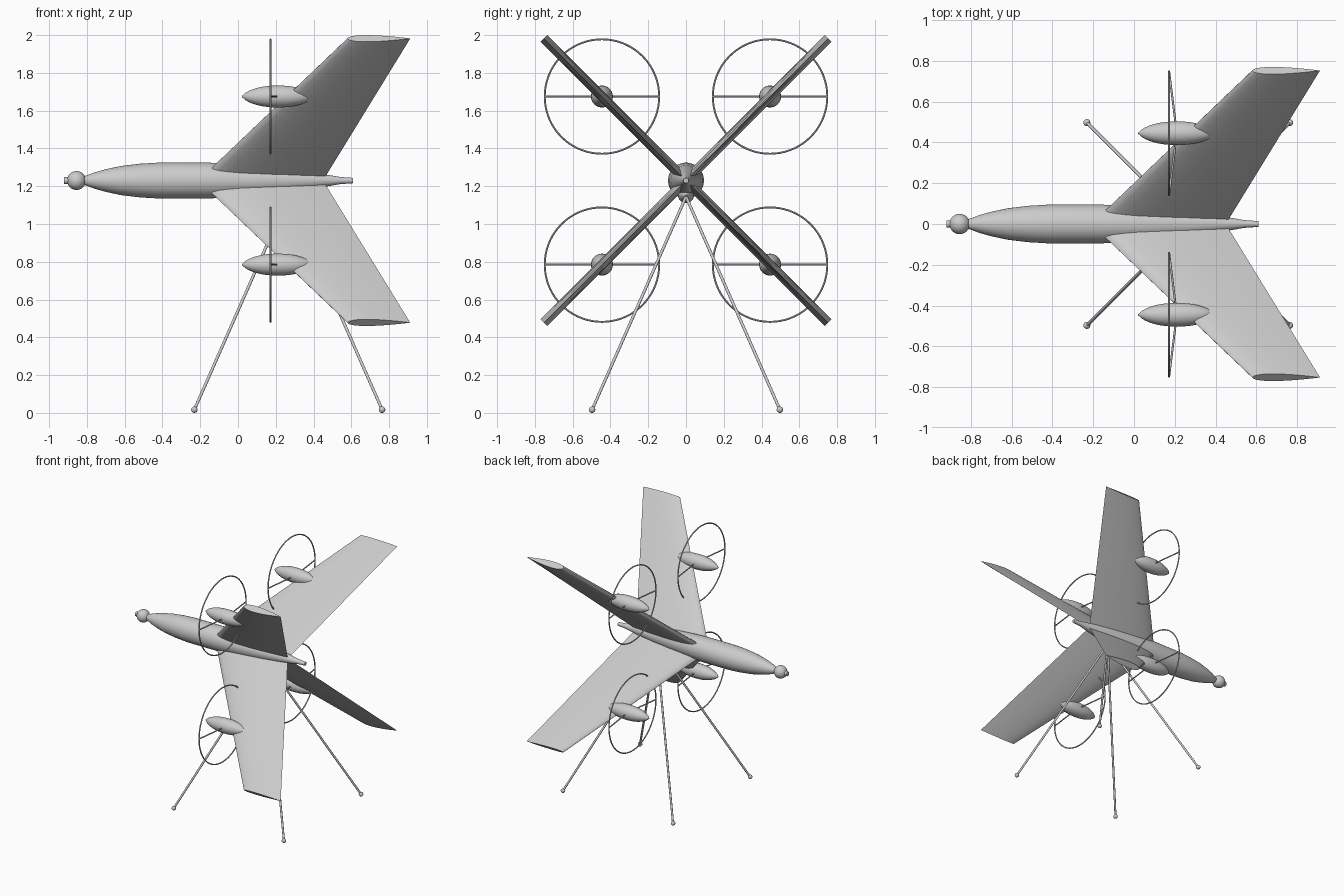
import bpy, bmesh, math
from mathutils import Vector, Matrix

if "Cube" in bpy.data.objects:
    bpy.data.objects.remove(bpy.data.objects["Cube"], do_unlink=True)

AXIS_Z = 1.23      # height of the fuselage axis
SPAN = 1.064       # wing length from the axis

grey = bpy.data.materials.new("light_grey")
grey.use_nodes = True
grey.diffuse_color = (0.6, 0.6, 0.6, 1)
grey.node_tree.nodes["Principled BSDF"].inputs["Base Color"].default_value = (0.6, 0.6, 0.6, 1)


def finish(name, bm, matrix=Matrix()):
    """Turn a bmesh into a smooth-shaded grey object."""
    bmesh.ops.recalc_face_normals(bm, faces=bm.faces)
    mesh = bpy.data.meshes.new(name)
    bm.to_mesh(mesh)
    bm.free()
    mesh.transform(matrix)
    mesh.materials.append(grey)
    ob = bpy.data.objects.new(name, mesh)
    bpy.context.collection.objects.link(ob)
    bpy.ops.object.select_all(action='DESELECT')
    ob.select_set(True)
    bpy.context.view_layer.objects.active = ob
    bpy.ops.object.shade_smooth_by_angle(angle=math.radians(35))
    return ob


def loft(name, rings, matrix=Matrix()):
    """Skin a list of equal-length point loops and cap the ends."""
    bm = bmesh.new()
    loops = [[bm.verts.new(p) for p in ring] for ring in rings]
    for a, b in zip(loops, loops[1:]):
        for i in range(len(a)):
            j = (i + 1) % len(a)
            bm.faces.new((a[i], a[j], b[j], b[i]))
    bm.faces.new(loops[0])
    bm.faces.new(loops[-1])
    return finish(name, bm, matrix)


def lathe(name, profile, center, sides=32):
    """Revolve (x, radius) pairs about the x axis."""
    turns = [2 * math.pi * i / sides for i in range(sides)]
    rings = [[(x, r * math.cos(t), r * math.sin(t)) for t in turns] for x, r in profile]
    return loft(name, rings, Matrix.Translation(center))


def ball(name, center, radius):
    bm = bmesh.new()
    bmesh.ops.create_uvsphere(bm, u_segments=24, v_segments=16, radius=radius)
    return finish(name, bm, Matrix.Translation(center))


def rod(name, start, end, radius):
    start, end = Vector(start), Vector(end)
    d = end - start
    bm = bmesh.new()
    bmesh.ops.create_cone(bm, cap_ends=True, segments=12, radius1=radius,
                          radius2=radius, depth=d.length)
    turn = d.to_track_quat('Z', 'Y').to_matrix().to_4x4()
    return finish(name, bm, Matrix.Translation((start + end) / 2) @ turn)


def pod(name, center, half_length, radius):
    """Streamlined body with slightly pointed ends."""
    steps = [-1 + i / 10 for i in range(21)]
    profile = [(half_length * s, max(0.002, radius * (1 - abs(s) ** 2.2) ** 0.7)) for s in steps]
    return lathe(name, profile, center)


def ring(name, center, radius, tube):
    """Thin hoop facing along x."""
    bpy.ops.mesh.primitive_torus_add(major_radius=radius, minor_radius=tube,
                                     major_segments=72, minor_segments=8)
    ob = bpy.context.object
    ob.name = name
    turn = Matrix.Rotation(math.pi / 2, 4, 'Y')
    ob.data.transform(Matrix.Translation(center) @ turn)
    ob.data.materials.append(grey)
    bpy.ops.object.shade_smooth_by_angle(angle=math.radians(35))


# Fuselage with nose ball and tail tube
lathe("fuselage", [(-.82, .02), (-.8, .028), (-.76, .043), (-.7, .06), (-.62, .077),
                   (-.52, .089), (-.42, .095), (-.16, .095), (-.05, .09), (.1, .08),
                   (.25, .064), (.4, .043), (.5, .026), (.54, .019), (.61, .014)],
      (0, 0, AXIS_Z), 48)
ball("nose_ball", (-.855, 0, AXIS_Z), .05)
rod("nose_tip", (-.92, 0, AXIS_Z), (-.85, 0, AXIS_Z), .018)

# Airfoil outline: chord fraction and thickness factor
CUTS = 12
half = []
for i in range(CUTS + 1):
    c = (1 - math.cos(math.pi * i / CUTS)) / 2
    t = 2.97 * math.sqrt(c) - 1.26 * c - 3.516 * c ** 2 + 2.843 * c ** 3 - 1.037 * c ** 4
    half.append((c, max(t, 0)))
outline = half + [(c, -t) for c, t in half[-2:0:-1]]


def section(lead, trail, thick, r):
    return [(lead + c * (trail - lead), t * thick / 2, r) for c, t in outline]


# Four swept wings in an X, each with a nacelle, hoop and struts
R = .303
for up, vert in ((1, "upper"), (-1, "lower")):
    for side, hand in ((1, "back"), (-1, "front")):
        label = vert + "_" + hand
        angle = math.atan2(-side, up)
        place = Matrix.Translation((0, 0, AXIS_Z)) @ Matrix.Rotation(angle, 4, 'X')
        loft(label + "_wing", [section(-.21, .45, .05, 0),
                               section(.58, .912, .05, SPAN)], place)
        y, z = side * .445, AXIS_Z + up * .445
        pod(label + "_nacelle", (.21, y, z), .19, .058)
        ring(label + "_hoop", (.172, y, z), R, .005)
        for s, end in ((1, "a"), (-1, "b")):
            rod(label + "_hoop_strut_" + end, (.21, y, z), (.172, y + s * R, z), .005)

# Belly pod and four splayed legs with ball feet
pod("belly_pod", (.09, 0, 1.152), .19, .042)
HUB = Vector((.266, 0, 1.145))
for sx in (-1, 1):
    for sy in (-1, 1):
        label = ("nose" if sx < 0 else "tail") + ("_back" if sy > 0 else "_front")
        foot = Vector((HUB.x + sx * .497, sy * .497, .017))
        rod(label + "_leg", HUB, foot, .008)
        ball(label + "_foot", foot, .017)
